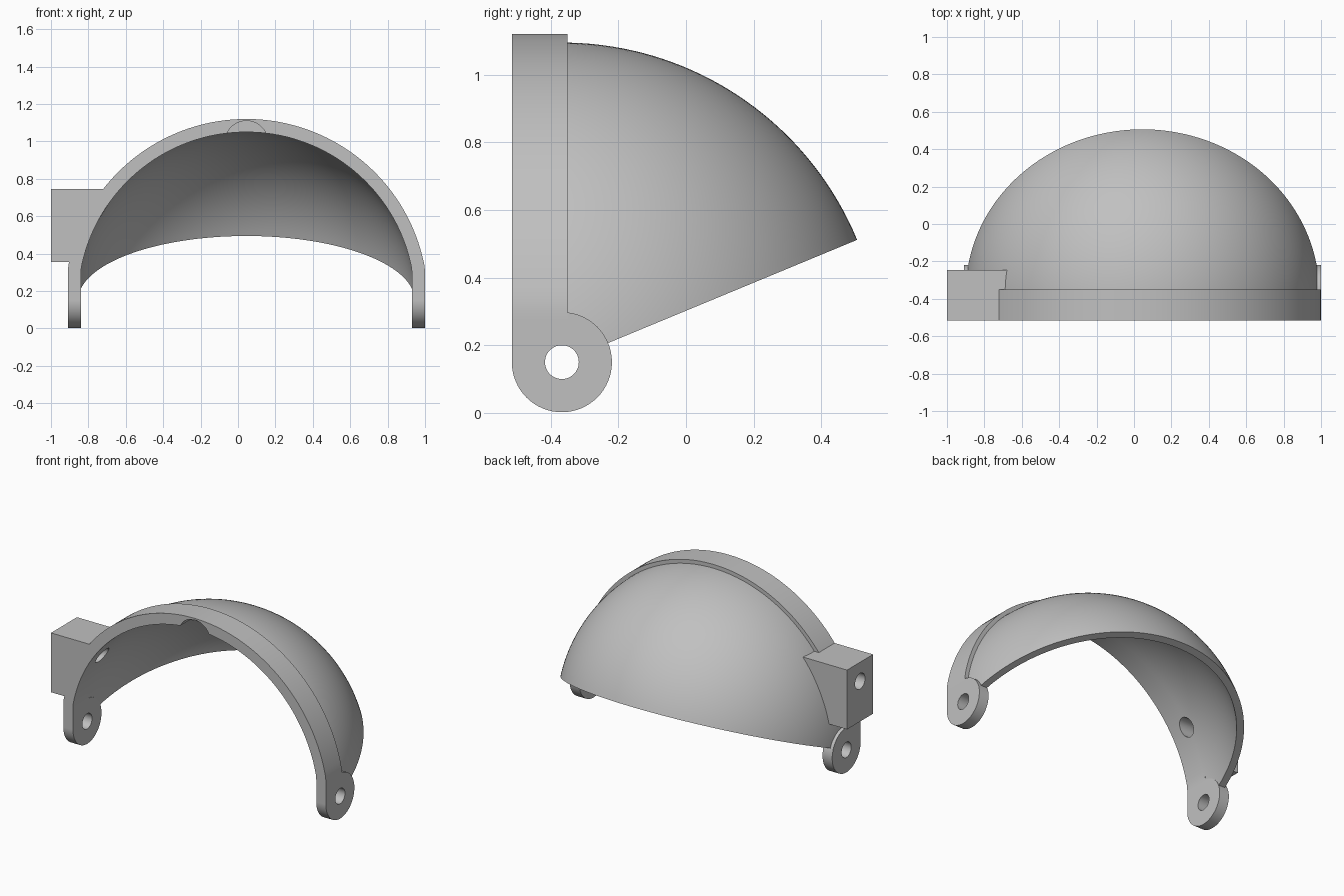
import bpy, bmesh
from math import sin, cos, pi, radians
from mathutils import Matrix, Vector

if "Cube" in bpy.data.objects:
    bpy.data.objects.remove(bpy.data.objects["Cube"], do_unlink=True)

HUB = Vector((0.045, -0.367, 0.15))      # pivot centre of the visor
FRONT, STEP = -0.515, -0.35              # front face and back of the rim
R_IN, R_DOME, R_RIM = 0.90, 0.945, 0.97
SIDE_IN, SIDE_OUT = 0.885, 0.955         # flat cheeks beside the pivots

grey = bpy.data.materials.new("light grey")
grey.use_nodes = True
grey.diffuse_color = (0.53, 0.53, 0.53, 1)
grey.node_tree.nodes["Principled BSDF"].inputs["Base Color"].default_value = grey.diffuse_color


def make(name, bm):
    bmesh.ops.recalc_face_normals(bm, faces=bm.faces)
    mesh = bpy.data.meshes.new(name)
    bm.to_mesh(mesh)
    bm.free()
    mesh.materials.append(grey)
    obj = bpy.data.objects.new(name, mesh)
    bpy.context.collection.objects.link(obj)
    return obj


def sweep(name, rings):
    """Closed solid through a list of equal point loops."""
    bm = bmesh.new()
    loops = [[bm.verts.new(p) for p in ring] for ring in rings]
    n = len(loops[0])
    for a, b in zip(loops, loops[1:]):
        for i in range(n):
            j = (i + 1) % n
            bm.faces.new((a[i], a[j], b[j], b[i]))
    bm.faces.new(loops[0])
    bm.faces.new(loops[-1])
    return make(name, bm)


def cylinder(name, centre, radius, depth, axis, sides=64):
    bm = bmesh.new()
    turn = Matrix.Rotation(pi / 2, 4, "Y" if axis == "X" else "X")
    bmesh.ops.create_cone(bm, cap_ends=True, segments=sides, radius1=radius, radius2=radius,
                          depth=depth, matrix=Matrix.Translation(centre) @ turn)
    return make(name, bm)


def box(name, lo, hi):
    lo, hi = Vector(lo), Vector(hi)
    bm = bmesh.new()
    bmesh.ops.create_cube(bm, size=1, matrix=Matrix.Translation((lo + hi) / 2)
                          @ Matrix.Diagonal((*(hi - lo), 1)))
    return make(name, bm)


def cut(obj, cutter):
    mod = obj.modifiers.new("cut", "BOOLEAN")
    mod.operation, mod.solver, mod.object = "DIFFERENCE", "EXACT", cutter
    bpy.context.view_layer.objects.active = obj
    bpy.ops.object.modifier_apply(modifier=mod.name)


def clamp(v, limit):
    return max(-limit, min(limit, v))


# Dome: spherical shell swept about the sideways pivot axis
def dome_point(radius, theta, phi):
    return HUB + radius * Vector((cos(theta), sin(theta) * cos(phi), sin(theta) * sin(phi)))


thetas = [radians(6 + 168 * i / 84) for i in range(85)]
dome_rings = []
for k in range(37):
    phi = radians(22.5 + 68 * k / 36)
    dome_rings.append([dome_point(R_DOME, t, phi) for t in thetas]
                      + [dome_point(R_IN, t, phi) for t in reversed(thetas)])
dome = sweep("dome_shell", dome_rings)

# Front rim: arch with flat cheeks
arc = [pi * i / 96 for i in range(97)]


def rim_loop(y):
    outer = [(HUB.x + clamp(R_RIM * cos(a), SIDE_OUT), y, HUB.z + R_RIM * sin(a)) for a in arc]
    inner = [(HUB.x + clamp(R_IN * cos(a), SIDE_IN), y, HUB.z + R_IN * sin(a)) for a in reversed(arc)]
    return outer + inner


rim = sweep("front_rim", [rim_loop(FRONT), rim_loop(STEP)])

# Pivot lugs
lugs = []
for name, side in (("left_lug", 1), ("right_lug", -1)):
    centre = HUB + Vector((side * (SIDE_IN + SIDE_OUT) / 2, 0, 0))
    lugs.append(cylinder(name, centre, 0.148, SIDE_OUT - SIDE_IN, "X"))

# Side mounting block, trimmed to the inside of the rim
block = box("mounting_block", (-1.0, FRONT, 0.355), (-0.65, -0.245, 0.745))
bore = cylinder("bore_cutter", HUB, R_IN + 0.004, 2, "Y", 192)
cut(block, bore)

# Holes: pivot pins, block hole and shallow notch under the crown
pin = cylinder("pin_cutter", HUB, 0.05, 3, "X", 48)
for part in (rim, *lugs):
    cut(part, pin)
hole = cylinder("block_hole_cutter", (-0.85, -0.38, 0.62), 0.052, 0.6, "X", 48)
for part in (block, rim, dome):
    cut(part, hole)
notch = cylinder("notch_cutter", (HUB.x, FRONT, 0.995), 0.115, 0.2, "Y")
cut(rim, notch)

for cutter in (bore, pin, hole, notch):
    bpy.data.objects.remove(cutter, do_unlink=True)

# Smooth curved faces, keep edges crisp
bpy.ops.object.select_all(action="DESELECT")
for part in (dome, rim, block, *lugs):
    part.select_set(True)
bpy.context.view_layer.objects.active = dome
bpy.ops.object.shade_smooth_by_angle(angle=radians(30))
